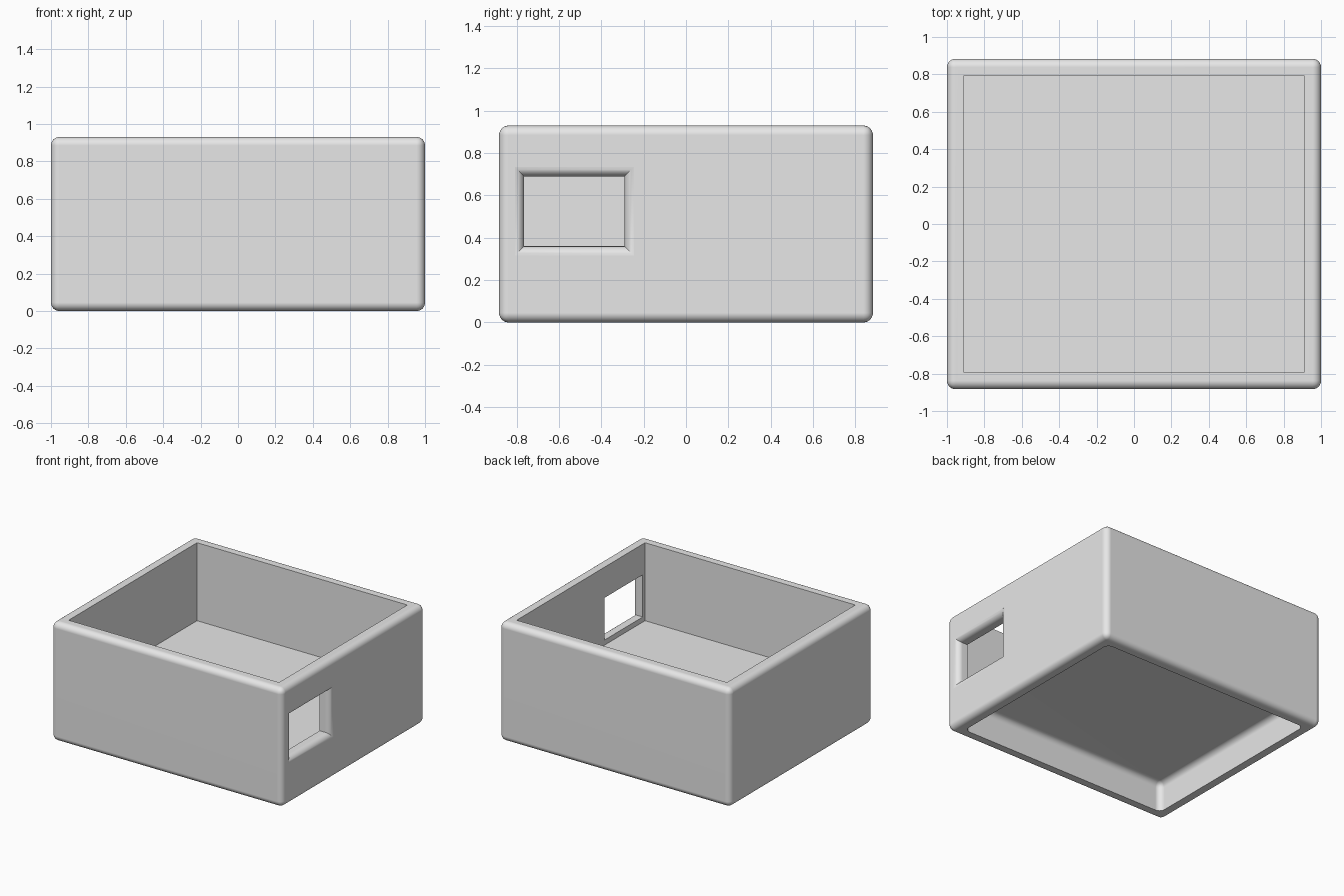
import bpy, bmesh, math

if "Cube" in bpy.data.objects:
    bpy.data.objects.remove(bpy.data.objects["Cube"], do_unlink=True)

W, D, H = 1.0, 0.883, 0.93      # half width, half depth, height
WALL = 0.09                     # wall and floor thickness
R = 0.045                       # edge rounding
FLOOR = 0.32                    # inside floor height
SEG = 6

grey = bpy.data.materials.new("light grey")
grey.use_nodes = True
colour = (0.8, 0.8, 0.8, 1)
grey.diffuse_color = colour
grey.node_tree.nodes["Principled BSDF"].inputs["Base Color"].default_value = colour


def finish(bm, name):
    bmesh.ops.recalc_face_normals(bm, faces=bm.faces)
    mesh = bpy.data.meshes.new(name)
    bm.to_mesh(mesh)
    bm.free()
    mesh.materials.append(grey)
    obj = bpy.data.objects.new(name, mesh)
    bpy.context.collection.objects.link(obj)
    return obj


def block(name, half_x, half_y, low, high, radius=0):
    """Box between two heights, with optional rounded edges."""
    bm = bmesh.new()
    bmesh.ops.create_cube(bm, size=2)
    for v in bm.verts:
        v.co.x *= half_x
        v.co.y *= half_y
        v.co.z = high if v.co.z > 0 else low
    if radius:
        bmesh.ops.bevel(bm, geom=bm.edges[:], offset=radius, segments=SEG,
                        profile=0.5, affect='EDGES')
    return finish(bm, name)


def flared_window(name, y0, y1, z0, z1):
    """Rectangular opening through the +x wall, rounded over at the outside."""
    rings = [(W - WALL - 0.1, 0)]
    for i in range(SEG + 1):
        a = math.radians(88) * i / SEG
        rings.append((W - R + R * math.sin(a), R - R * math.cos(a)))
    rings.append((W + 0.1, rings[-1][1]))
    bm = bmesh.new()
    loops = [[bm.verts.new((x, y, z)) for y, z in
              ((y0 - o, z0 - o), (y1 + o, z0 - o), (y1 + o, z1 + o), (y0 - o, z1 + o))]
             for x, o in rings]
    for a, b in zip(loops, loops[1:]):
        for i in range(4):
            j = (i + 1) % 4
            bm.faces.new((a[i], a[j], b[j], b[i]))
    bm.faces.new(loops[0])
    bm.faces.new(loops[-1])
    return finish(bm, name)


# Rounded outer body
case = block("case", W, D, 0, H, R)

# Open top compartment, recess underneath, side window
cutters = [
    block("compartment_cutter", W - WALL, D - WALL, FLOOR, H + 0.2),
    block("base_recess_cutter", W - WALL, D - WALL, -0.2, FLOOR - WALL, R),
    flared_window("window_cutter", -0.765, -0.29, 0.36, 0.69),
]
for cutter in cutters:
    cutter.hide_render = True
    cutter.hide_viewport = True
    cut = case.modifiers.new(cutter.name, 'BOOLEAN')
    cut.operation = 'DIFFERENCE'
    cut.solver = 'EXACT'
    cut.object = cutter

# Apply the cuts, then shade
bpy.context.view_layer.update()
depsgraph = bpy.context.evaluated_depsgraph_get()
cut_mesh = bpy.data.meshes.new_from_object(case.evaluated_get(depsgraph))
case.modifiers.clear()
case.data = cut_mesh
for cutter in cutters:
    bpy.data.objects.remove(cutter, do_unlink=True)

bpy.ops.object.select_all(action='DESELECT')
case.select_set(True)
bpy.context.view_layer.objects.active = case
bpy.ops.object.shade_smooth_by_angle(angle=math.radians(30))
weighted = case.modifiers.new("flat face shading", 'WEIGHTED_NORMAL')
weighted.keep_sharp = True
